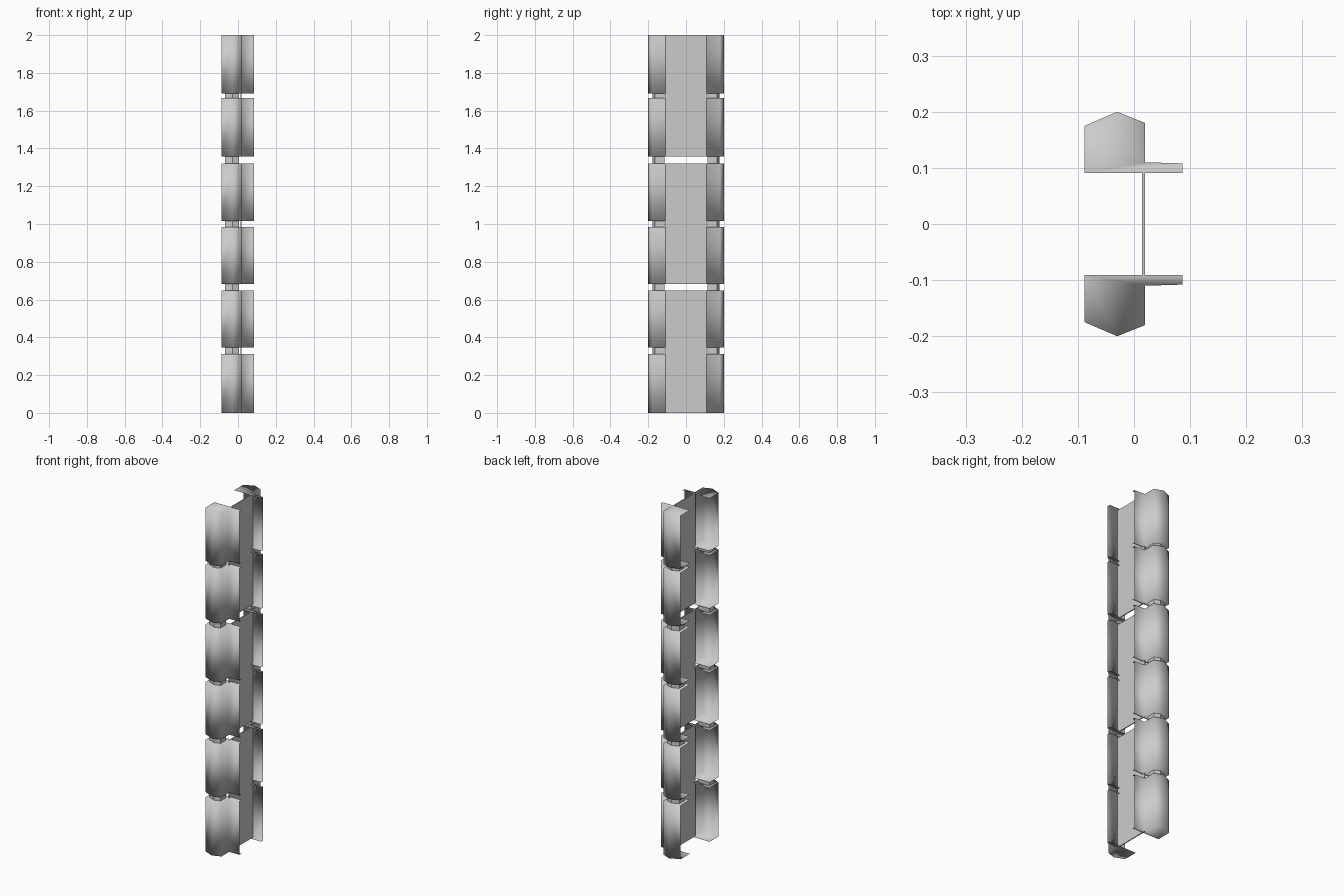
import bpy, bmesh

if "Cube" in bpy.data.objects:
    bpy.data.objects.remove(bpy.data.objects["Cube"])

# Folded side channel: outer wall of the cross-section (open towards -x and the middle)
WALL = [(-0.088, 0.175), (-0.03, 0.2), (0.02, 0.18), (0.02, 0.11), (0.086, 0.108)]
INNER = [(0.086, 0.091), (-0.088, 0.091)]
NECK = [(-0.07, 0.115), (-0.07, 0.162), (-0.03, 0.177), (0.004, 0.165), (0.004, 0.115)]
SEGMENTS = [(0, 0.313), (0.345, 0.648), (0.682, 0.985),
            (1.015, 1.32), (1.357, 1.668), (1.692, 2.0)]
WEBS = [(0, 0.648), (0.682, 1.32), (1.357, 2.0)]


def finish(bm, name, smooth=False):
    bmesh.ops.recalc_face_normals(bm, faces=bm.faces)
    for f in bm.faces:
        f.smooth = smooth
    me = bpy.data.meshes.new(name)
    bm.to_mesh(me)
    bm.free()
    ob = bpy.data.objects.new(name, me)
    bpy.context.collection.objects.link(ob)
    return ob


def sheet(bm, pts, z0, z1, closed=False):
    """Vertical wall along a polyline; returns its bottom and top vertices."""
    lo = [bm.verts.new((x, y, z0)) for x, y in pts]
    hi = [bm.verts.new((x, y, z1)) for x, y in pts]
    n = len(pts)
    for i in range(n if closed else n - 1):
        j = (i + 1) % n
        bm.faces.new((lo[i], lo[j], hi[j], hi[i]))
    return lo, hi


def mirrored(pts, side):
    return [(x, y * side) for x, y in pts]


for side, label in ((-1, "front"), (1, "back")):
    # Channel segments: folded outer wall with flat end caps
    bm = bmesh.new()
    for z0, z1 in SEGMENTS:
        for ring, z in zip(sheet(bm, mirrored(WALL, side), z0, z1), (z0, z1)):
            extra = [bm.verts.new((x, y, z)) for x, y in mirrored(INNER, side)]
            bm.faces.new(ring + extra)
    finish(bm, label + "_channel_segments", True)

    # Small necks joining neighbouring segments
    bm = bmesh.new()
    for (_, z0), (z1, _) in zip(SEGMENTS, SEGMENTS[1:]):
        sheet(bm, mirrored(NECK, side), z0, z1, True)
    finish(bm, label + "_necks")

# Thin web panels between the two channels
bm = bmesh.new()
for z0, z1 in WEBS:
    pts = [(0.014, -0.109), (0.0195, -0.109), (0.0195, 0.109), (0.014, 0.109)]
    lo, hi = sheet(bm, pts, z0, z1, True)
    bm.faces.new(lo)
    bm.faces.new(hi)
finish(bm, "web_panels")
